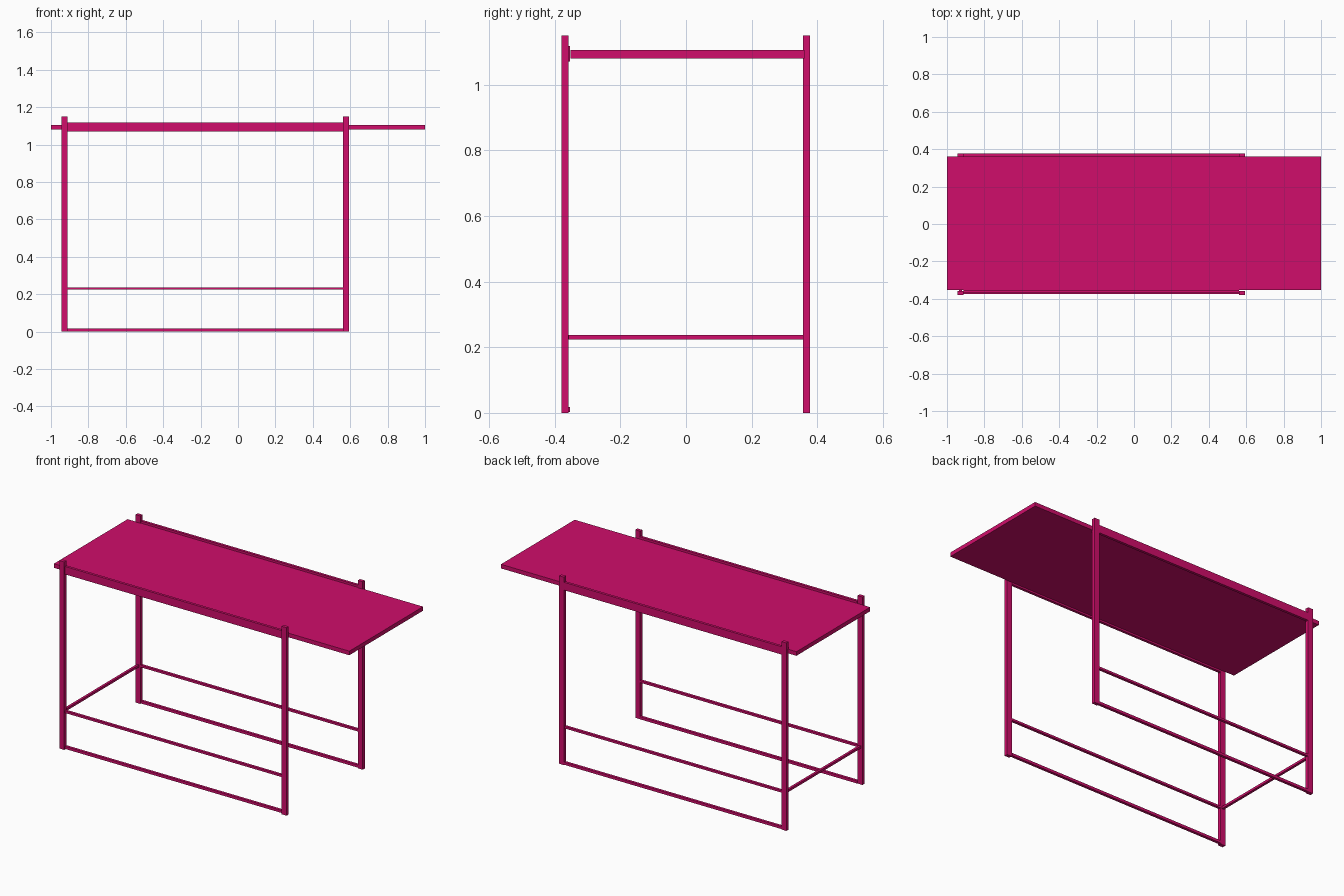
import bpy

cube = bpy.data.objects.get("Cube")
if cube:
    bpy.data.objects.remove(cube, do_unlink=True)

# Single painted finish
pink = bpy.data.materials.new("magenta_paint")
pink.use_nodes = True
colour = (0.63, 0.004, 0.145, 1)
pink.diffuse_color = colour
pink.node_tree.nodes["Principled BSDF"].inputs["Base Color"].default_value = colour


def box(name, x, y, z):
    """Add a box from its (low, high) extent on each axis."""
    spans = (x, y, z)
    bpy.ops.mesh.primitive_cube_add(size=1, location=[(a + b) / 2 for a, b in spans])
    obj = bpy.context.object
    obj.name = name
    obj.scale = [b - a for a, b in spans]
    bpy.ops.object.transform_apply(location=False, rotation=False, scale=True)
    obj.data.materials.append(pink)
    return obj


# Table top, overhanging the frame on one end
box("table_top", (-1, 1), (-0.352, 0.361), (1.08, 1.105))

right_leg, left_leg = (-0.944, -0.911), (0.561, 0.594)
between = (right_leg[1], left_leg[0])

# Front and back frames: two legs joined by three rails
frames = {
    "front": ((-0.379, -0.358), (-0.369, -0.353), (-0.373, -0.357)),
    "back": ((0.357, 0.378), (0.361, 0.377), (0.359, 0.375)),
}
for side, (leg_y, rail_y, stretcher_y) in frames.items():
    box(side + "_right_leg", right_leg, leg_y, (0, 1.15))
    box(side + "_left_leg", left_leg, leg_y, (0, 1.15))
    box(side + "_top_rail", between, rail_y, (1.07, 1.118))
    box(side + "_stretcher", between, stretcher_y, (0.224, 0.237))
    box(side + "_floor_rail", between, rail_y, (0.002, 0.018))

# Cross bar joining the frames at one end
box("cross_bar", (-0.935, -0.92), (-0.358, 0.357), (0.223, 0.237))
